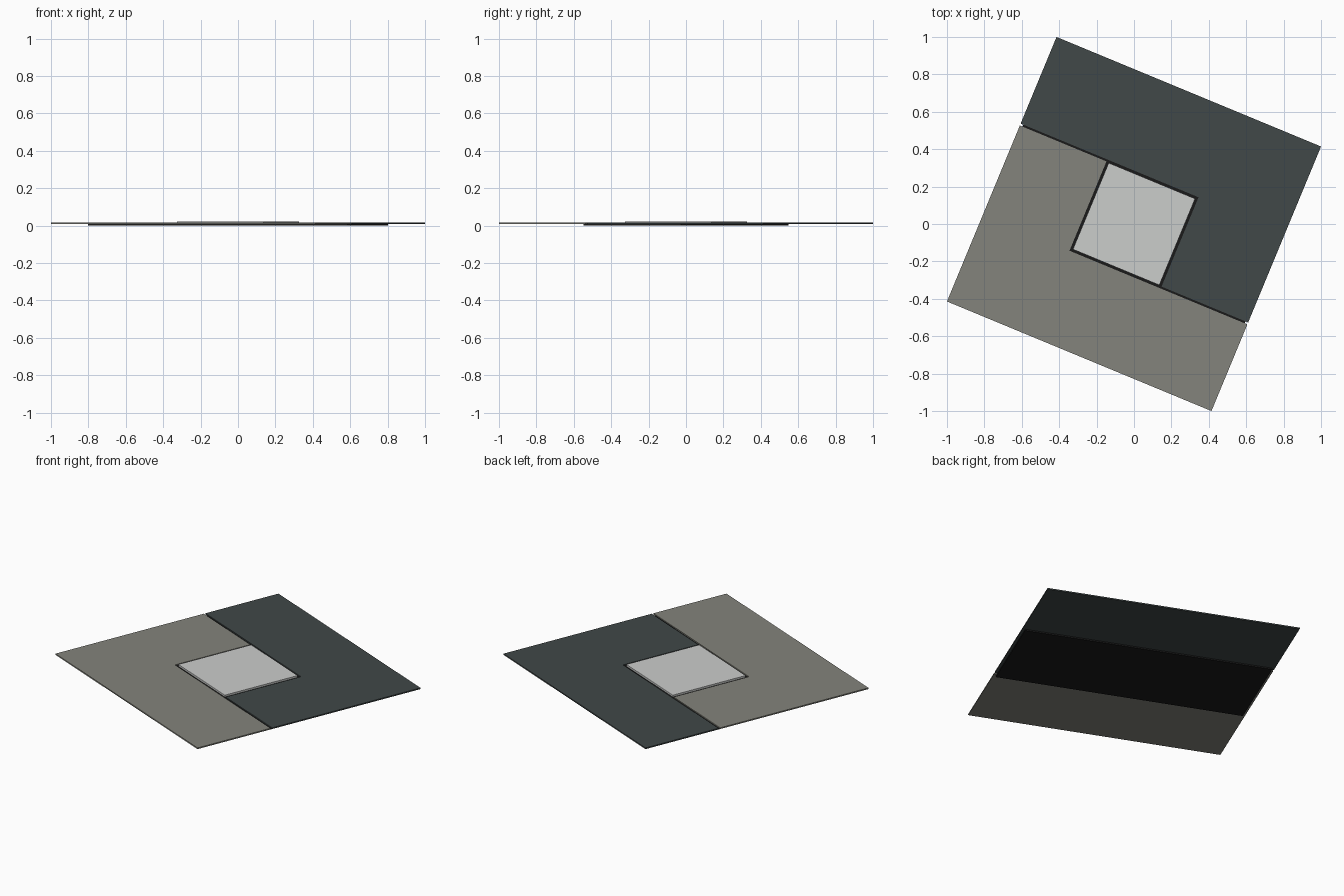
import bpy, bmesh, math

if "Cube" in bpy.data.objects:
    bpy.data.objects.remove(bpy.data.objects["Cube"])

ANGLE = math.radians(-22.5)


def material(name, rgb):
    m = bpy.data.materials.new(name)
    m.diffuse_color = (*rgb, 1)
    m.use_nodes = True
    m.node_tree.nodes["Principled BSDF"].inputs["Base Color"].default_value = m.diffuse_color
    return m


def plate(name, outline, z0, z1, mat, turn=0.0):
    """Extrude a flat outline from z0 to z1 and turn it about z."""
    bm = bmesh.new()
    face = bm.faces.new([bm.verts.new((x, y, z0)) for x, y in outline])
    ext = bmesh.ops.extrude_face_region(bm, geom=[face])
    for v in ext["geom"]:
        if isinstance(v, bmesh.types.BMVert):
            v.co.z = z1
    bmesh.ops.recalc_face_normals(bm, faces=bm.faces)
    me = bpy.data.meshes.new(name)
    bm.to_mesh(me)
    bm.free()
    me.materials.append(mat)
    ob = bpy.data.objects.new(name, me)
    ob.rotation_euler.z = ANGLE + turn
    bpy.context.collection.objects.link(ob)
    return ob


def rect(a, b):
    return [(-a, -b), (a, -b), (a, b), (-a, b)]


warm_grey = material("warm grey", (0.23, 0.23, 0.2))
slate = material("dark slate", (0.052, 0.065, 0.065))
black = material("black", (0.01, 0.01, 0.01))
white = material("off white", (0.6, 0.61, 0.6))

# Black backing strip, seen through the gaps
plate("backing_strip", rect(0.75, 0.283), 0.0, 0.0095, black)

# Two interlocking L-shaped panels, one turned half a circle
H, INNER, END = 0.7654, 0.264, 0.253
ell = [(-H, -H), (H, -H), (H, -INNER), (-INNER, -INNER), (-INNER, END), (-H, END)]
plate("grey_panel", ell, 0.0085, 0.0165, warm_grey)
plate("slate_panel", ell, 0.0085, 0.0165, slate, math.pi)

# Raised centre tile
plate("centre_tile", rect(0.25, 0.25), 0.008, 0.0215, white)
